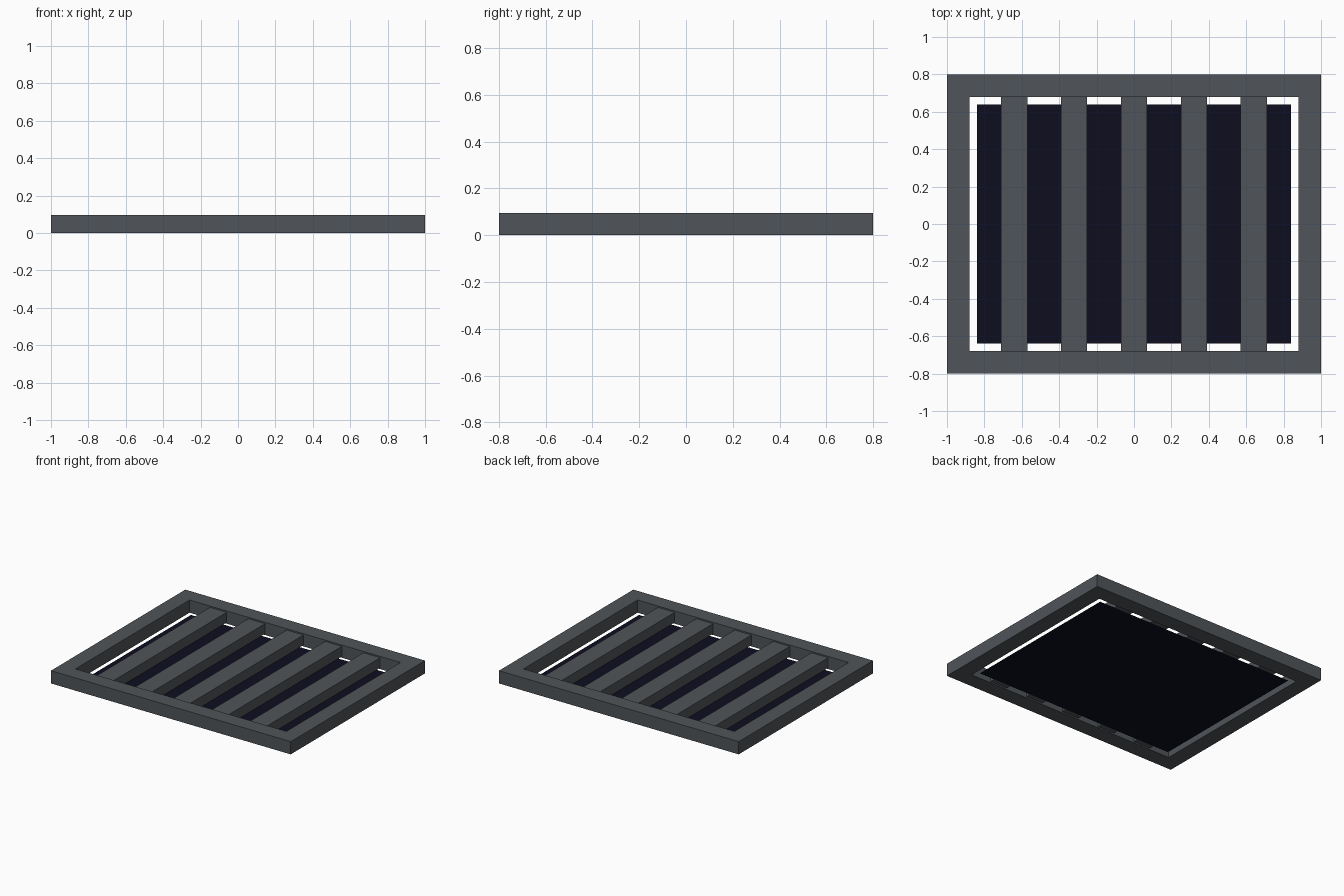
import bpy, bmesh

if "Cube" in bpy.data.objects:
    bpy.data.objects.remove(bpy.data.objects["Cube"])


def material(name, rgb):
    m = bpy.data.materials.new(name)
    m.diffuse_color = (*rgb, 1)
    m.use_nodes = True
    m.node_tree.nodes["Principled BSDF"].inputs["Base Color"].default_value = m.diffuse_color
    return m


iron = material("dark iron", (0.08, 0.09, 0.1))
shadow = material("midnight blue", (0.004, 0.004, 0.014))


def add_object(name, bm, mat):
    bmesh.ops.recalc_face_normals(bm, faces=bm.faces)
    me = bpy.data.meshes.new(name)
    bm.to_mesh(me)
    bm.free()
    me.materials.append(mat)
    ob = bpy.data.objects.new(name, me)
    bpy.context.collection.objects.link(ob)
    return ob


def rect(bm, hx, hy, z, cx=0):
    return [bm.verts.new((cx + sx * hx, sy * hy, z))
            for sx, sy in ((-1, -1), (1, -1), (1, 1), (-1, 1))]


def bridge(bm, a, b):
    for i in range(4):
        j = (i + 1) % 4
        bm.faces.new((a[i], a[j], b[j], b[i]))


# Outer frame: four loops joined into a closed rectangular ring
TOP = 0.096
bm = bmesh.new()
loops = [rect(bm, 1, 0.8, 0), rect(bm, 1, 0.8, TOP),
         rect(bm, 0.88, 0.68, TOP), rect(bm, 0.88, 0.68, 0)]
for k in range(4):
    bridge(bm, loops[k], loops[(k + 1) % 4])
add_object("outer_frame", bm, iron)

# Five bars, slightly thinner than the frame
for i in range(5):
    bm = bmesh.new()
    x = (i - 2) * 0.32
    low, high = rect(bm, 0.07, 0.68, 0.01, x), rect(bm, 0.07, 0.68, 0.086, x)
    bridge(bm, low, high)
    bm.faces.new(low)
    bm.faces.new(high)
    add_object(f"grate_bar_{i + 1}", bm, iron)

# Dark sheet just under the bars
bm = bmesh.new()
bm.faces.new(rect(bm, 0.84, 0.64, 0.009))
add_object("dark_backing", bm, shadow)
